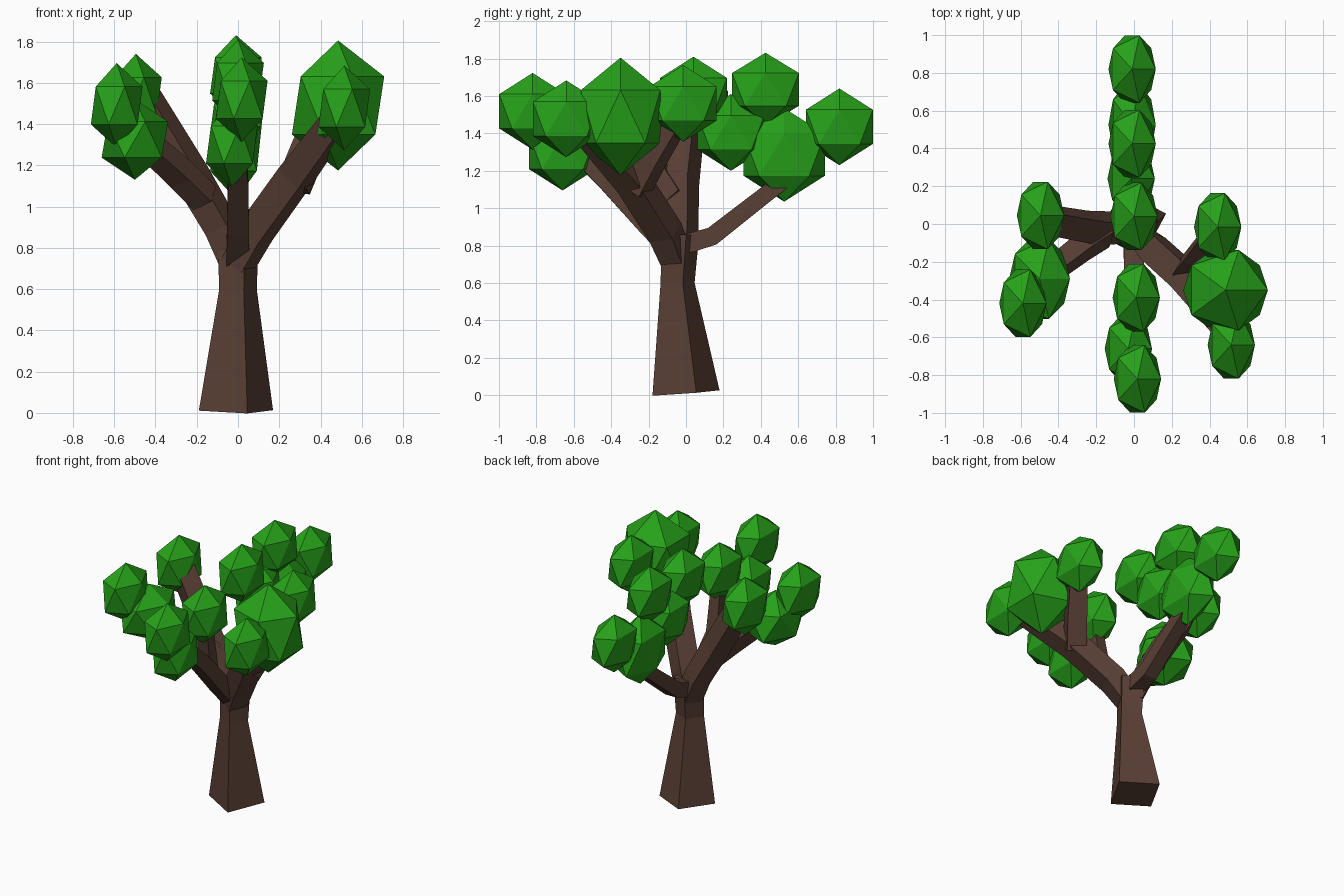
import bpy, bmesh, math
from mathutils import Vector

if "Cube" in bpy.data.objects:
    bpy.data.objects.remove(bpy.data.objects["Cube"])


def material(name, rgb):
    m = bpy.data.materials.new(name)
    m.diffuse_color = (*rgb, 1)
    m.use_nodes = True
    m.node_tree.nodes["Principled BSDF"].inputs["Base Color"].default_value = m.diffuse_color
    return m


BARK = material("bark", (0.10, 0.05, 0.035))
LEAF = material("leaf", (0.02, 0.36, 0.01))


def make_object(name, bm, mat):
    bmesh.ops.recalc_face_normals(bm, faces=bm.faces)
    me = bpy.data.meshes.new(name)
    bm.to_mesh(me)
    bm.free()
    me.materials.append(mat)
    ob = bpy.data.objects.new(name, me)
    bpy.context.collection.objects.link(ob)
    return ob


def limb(name, path, angle=17):
    """Four-sided tube along (x, y, z, half diagonal) points."""
    bm = bmesh.new()
    pts = [Vector(p[:3]) for p in path]
    rings = []
    for i, p in enumerate(pts):
        a = (p - pts[i - 1]).normalized() if i else Vector()
        b = (pts[i + 1] - p).normalized() if i < len(pts) - 1 else Vector()
        q = Vector((0, 0, 1)).rotation_difference(a + b)
        ring = []
        for k in range(4):
            t = math.radians(angle + 90 * k)
            ring.append(bm.verts.new(p + q @ Vector((math.cos(t), math.sin(t), 0)) * path[i][3]))
        rings.append(ring)
    for r, s in zip(rings, rings[1:]):
        for k in range(4):
            bm.faces.new((r[k], r[(k + 1) % 4], s[(k + 1) % 4], s[k]))
    bm.faces.new(rings[0])
    bm.faces.new(rings[-1])
    return make_object(name, bm, BARK)


def leaves(name, centre, radii):
    """Stretched icosahedron leaf clump."""
    bm = bmesh.new()
    bmesh.ops.create_icosphere(bm, subdivisions=1, radius=1)
    bmesh.ops.scale(bm, vec=radii, verts=bm.verts)
    bmesh.ops.translate(bm, vec=centre, verts=bm.verts)
    return make_object(name, bm, LEAF)


# Trunk
limb("trunk", [(-0.01, 0, 0.012, 0.188), (0, -0.045, 0.6, 0.095), (0, -0.03, 0.86, 0.105)])

# Main branches and their forks
limb("right_branch", [(0, -0.05, 0.72, 0.09), (0.08, -0.11, 0.87, 0.1),
                      (0.28, -0.29, 1.15, 0.1), (0.5, -0.56, 1.45, 0.085)])
limb("right_fork", [(0.27, -0.27, 1.1, 0.09), (0.34, -0.18, 1.27, 0.09), (0.44, -0.04, 1.5, 0.08)])
limb("left_branch", [(0, -0.03, 0.72, 0.09), (-0.08, -0.02, 0.9, 0.09),
                     (-0.22, -0.02, 1.14, 0.095), (-0.45, 0.02, 1.52, 0.09)])
limb("left_fork", [(-0.16, -0.05, 1.04, 0.08), (-0.27, -0.12, 1.15, 0.08), (-0.48, -0.28, 1.34, 0.07)])
limb("front_branch", [(0, -0.04, 0.74, 0.08), (0, -0.2, 0.9, 0.075),
                      (0, -0.42, 1.14, 0.07), (-0.02, -0.6, 1.32, 0.065)], 45)
limb("front_fork", [(0, -0.32, 1.04, 0.06), (0.01, -0.39, 1.45, 0.05)], 45)
limb("back_branch", [(0, -0.03, 0.8, 0.075), (0, 0.14, 0.85, 0.07), (0, 0.55, 1.17, 0.06)], 45)

# Leaf clumps: centre and radii
R = (0.14, 0.21, 0.205)
CLUMPS = [
    ("back_outer", (-0.01, 0.82, 1.435), R),
    ("back_large", (-0.01, 0.525, 1.285), (0.14, 0.255, 0.25)),
    ("back_top", (-0.01, 0.425, 1.635), (0.14, 0.21, 0.196)),
    ("back_inner", (-0.015, 0.24, 1.405), R),
    ("middle_top", (0, 0.04, 1.605), R),
    ("front_inner", (0.012, -0.39, 1.48), R),
    ("front_low", (-0.03, -0.66, 1.3), R),
    ("front_outer", (0.018, -0.82, 1.518), R),
    ("right_large", (0.485, -0.35, 1.49), (0.25, 0.25, 0.315)),
    ("right_front", (0.515, -0.64, 1.478), R),
    ("right_back", (0.443, -0.015, 1.56), R),
    ("left_back", (-0.495, 0.045, 1.535), R),
    ("left_large", (-0.5, -0.29, 1.325), (0.18, 0.25, 0.195)),
    ("left_front", (-0.588, -0.42, 1.49), R),
]
for n, c, r in CLUMPS:
    leaves("leaves_" + n, c, r)
